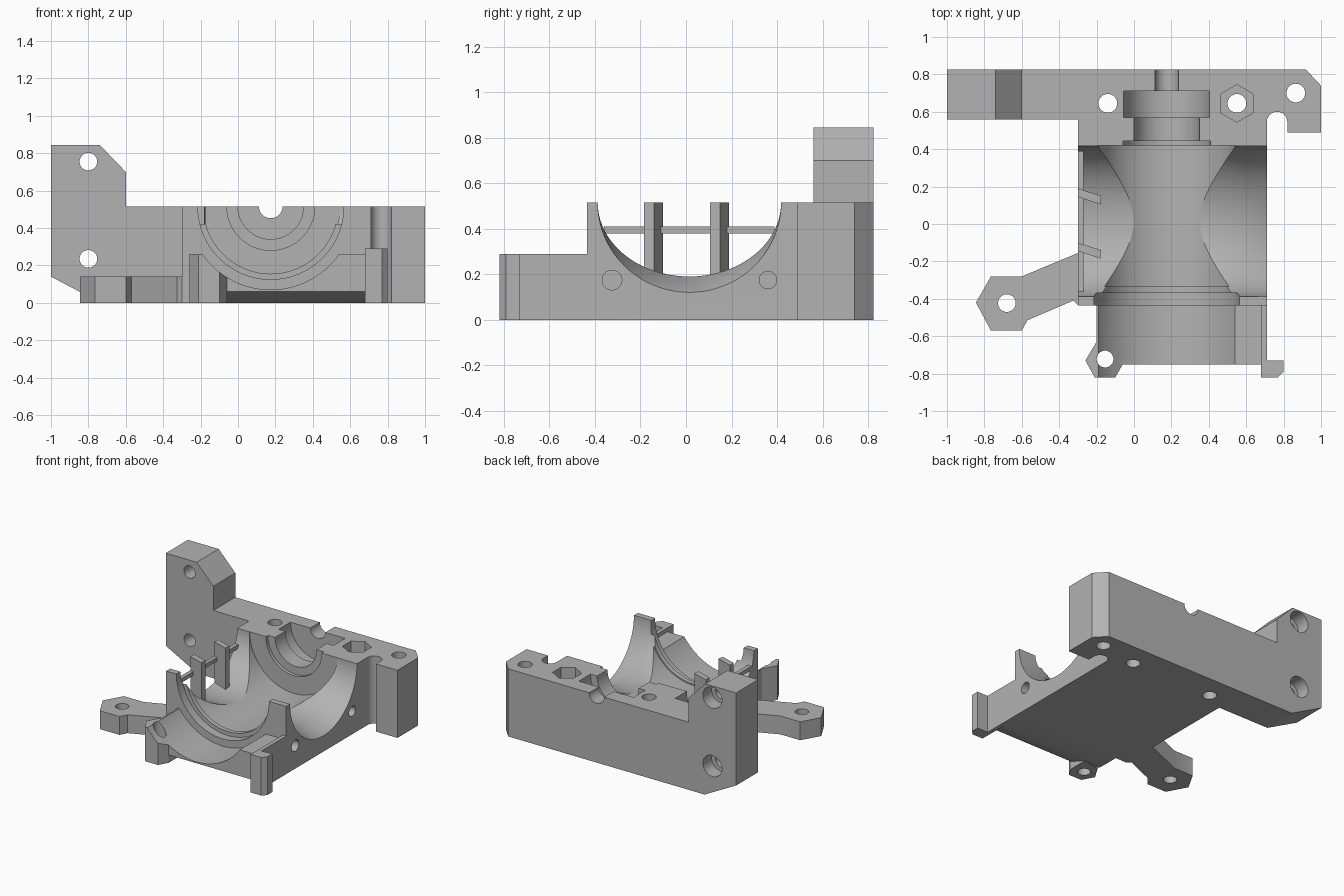
import bpy, bmesh, math
from mathutils import Vector, Matrix

cube = bpy.data.objects.get("Cube")
if cube:
    bpy.data.objects.remove(cube, do_unlink=True)

grey = bpy.data.materials.new("plain_grey")
grey.use_nodes = True
COLOUR = (0.45, 0.45, 0.45, 1)
grey.diffuse_color = COLOUR
grey.node_tree.nodes["Principled BSDF"].inputs["Base Color"].default_value = COLOUR

# Maps (u, v, depth) to world for each extrusion axis
PLACE = {"x": lambda u, v, d: (d, u, v),
         "y": lambda u, v, d: (u, d, v),
         "z": lambda u, v, d: (u, v, d)}


def loft(name, axis, sections):
    """Solid through matching closed sections, each (depth, points)."""
    bm = bmesh.new()
    rings = [[bm.verts.new(PLACE[axis](u, v, d)) for u, v in pts] for d, pts in sections]
    n = len(rings[0])
    for a, b in zip(rings, rings[1:]):
        for i in range(n):
            j = (i + 1) % n
            bm.faces.new((a[i], a[j], b[j], b[i]))
    bm.faces.new(rings[0])
    bm.faces.new(rings[-1])
    bmesh.ops.recalc_face_normals(bm, faces=bm.faces)
    mesh = bpy.data.meshes.new(name)
    bm.to_mesh(mesh)
    bm.free()
    mesh.materials.append(grey)
    obj = bpy.data.objects.new(name, mesh)
    bpy.context.collection.objects.link(obj)
    return obj


def prism(name, axis, pts, a, b):
    return loft(name, axis, [(a, pts), (b, pts)])


def box(name, x0, x1, y0, y1, z0, z1):
    return prism(name, "z", [(x0, y0), (x1, y0), (x1, y1), (x0, y1)], z0, z1)


def ring(u, v, r, rv=None, n=64, turn=0.0):
    rv = rv or r
    return [(u + r * math.cos(turn + math.tau * i / n), v + rv * math.sin(turn + math.tau * i / n))
            for i in range(n)]


def hole(axis, u, v, r, a, b, n=40, turn=0.0):
    return prism("cutter", axis, ring(u, v, r, n=n, turn=turn), a, b)


def combine(target, tool, op):
    tool.hide_render = True
    mod = target.modifiers.new("bool", "BOOLEAN")
    mod.operation, mod.solver, mod.object = op, "EXACT", tool
    bpy.context.view_layer.objects.active = target
    bpy.ops.object.modifier_apply(modifier=mod.name)
    bpy.data.objects.remove(tool, do_unlink=True)


TOP, CX = 0.515, 0.175

# Main block with the slotted right lug, seen from above
slot = [(0.765 + 0.055 * math.cos(t), 0.545 + 0.055 * math.sin(t))
        for t in (math.pi * (1 - i / 12) for i in range(13))]
housing = prism("housing", "z", [(-0.3, -0.435), (0.71, -0.435)] + slot + [
    (0.82, 0.49), (1, 0.49), (1, 0.74), (0.92, 0.825), (-0.3, 0.825)], 0, TOP)

# Back tower, front cradle, its rim, corner post and screw ear
parts = [
    prism("tower", "y", [(-1, 0.14), (-0.735, 0), (-0.2, 0), (-0.2, TOP), (-0.6, TOP),
                         (-0.6, 0.7), (-0.74, 0.845), (-1, 0.845)], 0.56, 0.825),
    prism("cradle", "x", [(-0.75, 0.06), (-0.6, 0), (-0.4, 0), (-0.4, 0.26), (-0.75, 0.26)],
          -0.2, 0.69),
    box("rim", 0.68, 0.71, -0.75, -0.4, 0, 0.29),
    prism("corner_post", "z", [(0.68, -0.82), (0.77, -0.82), (0.8, -0.79), (0.8, -0.73),
                               (0.68, -0.73)], 0, 0.29),
    prism("screw_ear", "z", [(-0.26, -0.73), (-0.21, -0.82), (-0.1, -0.82), (-0.06, -0.75),
                             (-0.06, -0.6), (-0.2, -0.63)], 0, 0.26),
]
for part in parts:
    combine(housing, part, "UNION")

# Stepped bore from front to back: radius, start, end
for r, a, b in [(0.445, -0.9, -0.435), (0.39, -0.45, -0.37), (0.36, -0.38, -0.33),
                (0.37, -0.335, 0.42), (0.235, 0.41, 0.445), (0.175, 0.44, 0.58),
                (0.23, 0.57, 0.71), (0.063, 0.7, 0.9)]:
    combine(housing, hole("y", CX, TOP + 0.0003, r, a, b, 80), "DIFFERENCE")

# Flared cross opening from left to right
cross = loft("cutter", "x", [(x, ring(0.015, TOP + 0.0007, 0.403, rz, 80)) for x, rz in
                             [(-0.4, 0.325), (0.56, 0.325), (0.715, 0.397), (0.75, 0.4)]])
combine(housing, cross, "DIFFERENCE")

# Screw holes, nut pocket, tower counterbores and side holes
for args in [("z", -0.14, 0.645, 0.05, -0.1, 0.7), ("z", 0.55, 0.645, 0.05, -0.1, 0.7),
             ("z", 0.865, 0.7, 0.05, -0.1, 0.7), ("z", -0.155, -0.722, 0.045, -0.1, 0.7),
             ("z", 0.55, 0.645, 0.1, 0.4, 0.7, 6, math.pi / 6),
             ("y", -0.8, 0.755, 0.047, 0.4, 0.9), ("y", -0.8, 0.235, 0.047, 0.4, 0.9),
             ("y", -0.8, 0.755, 0.08, 0.72, 0.9), ("y", -0.8, 0.235, 0.08, 0.72, 0.9),
             ("x", -0.325, 0.175, 0.043, 0.55, 0.8), ("x", 0.36, 0.175, 0.038, 0.55, 0.8)]:
    combine(housing, hole(*args), "DIFFERENCE")

# Side arm with a hexagonal end
arm = prism("side_arm", "z", [(-0.845, -0.42), (-0.765, -0.28), (-0.6, -0.28), (-0.3, -0.155),
                              (-0.25, -0.155), (-0.25, -0.43), (-0.3, -0.435), (-0.325, -0.41),
                              (-0.57, -0.515), (-0.6, -0.57), (-0.765, -0.57)], 0, 0.14)
combine(arm, hole("z", -0.68, -0.423, 0.047, -0.1, 0.3), "DIFFERENCE")

# Slanted ribs on the left opening, tied by a thin bar
ribs = []
for label, y in (("front", -0.1), ("back", 0.19)):
    ribs.append(prism(label + "_rib", "z", [(-0.3, y - 0.045), (-0.18, y - 0.085), (-0.175, y - 0.04),
                                            (-0.3, y)], 0.18, TOP))
bar = box("tie_bar", -0.3, -0.27, -0.36, 0.39, 0.38, 0.41)

for obj in [housing, arm, bar] + ribs:
    bpy.ops.object.select_all(action="DESELECT")
    obj.select_set(True)
    bpy.context.view_layer.objects.active = obj
    bpy.ops.object.shade_smooth_by_angle(angle=math.radians(25))
